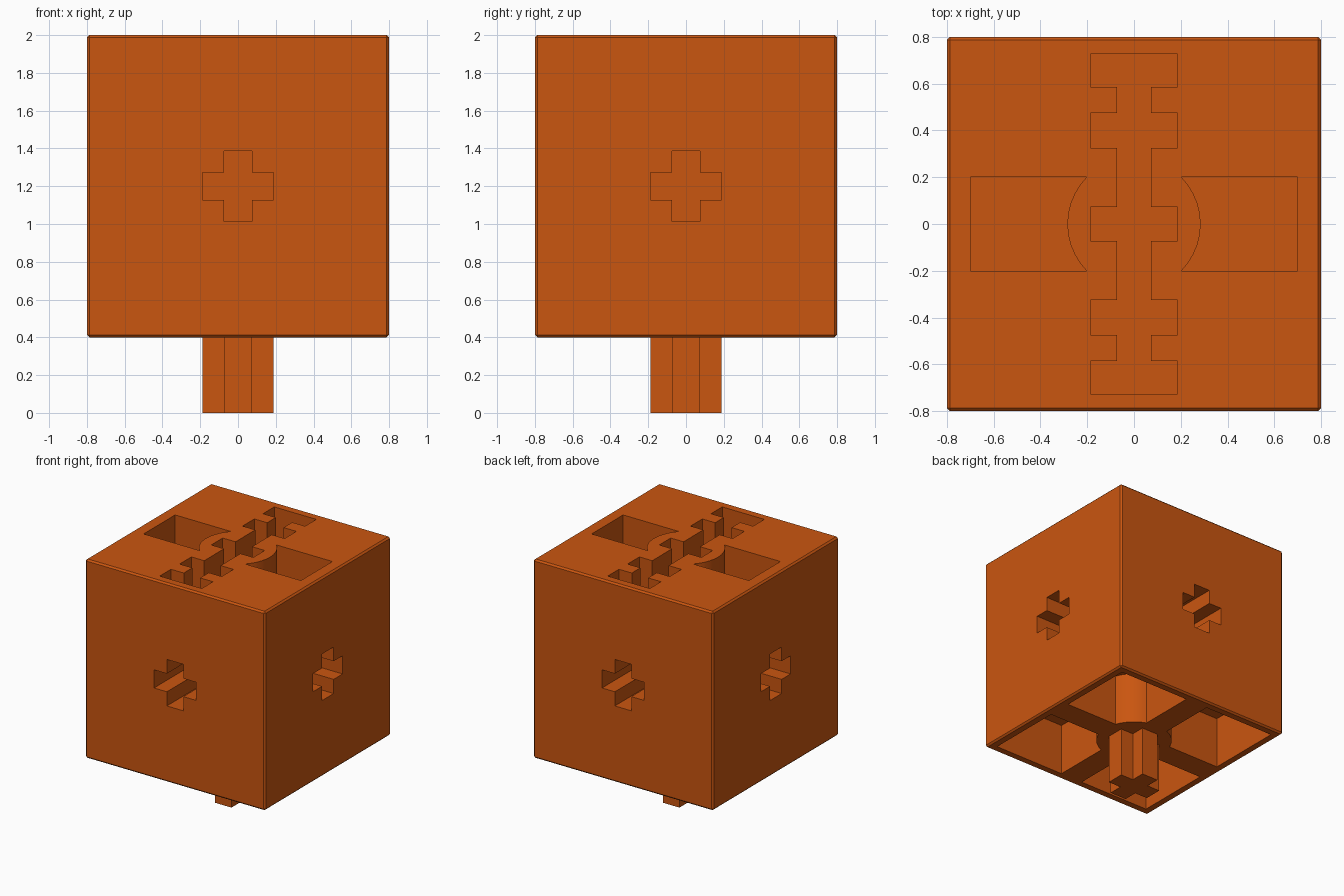
import bpy
import bmesh
from math import asin, cos, sin, pi
from mathutils import Matrix

old = bpy.data.objects.get("Cube")
if old:
    bpy.data.objects.remove(old, do_unlink=True)

HALF = 0.8          # half width of the block
BASE, TOP = 0.4, 2.0
ARM, REACH = 0.073, 0.187   # cross half thickness and reach
COLUMN = 0.285      # radius of the central column
DEPTH = 0.42        # depth of sockets and pockets

orange = bpy.data.materials.new("orange plastic")
orange.use_nodes = True
colour = (0.59, 0.092, 0.005, 1)
orange.diffuse_color = colour
orange.node_tree.nodes["Principled BSDF"].inputs["Base Color"].default_value = colour


def prism(name, outline, low, high, matrix=Matrix()):
    """Extrude a flat outline along z, then place it with a matrix."""
    bm = bmesh.new()
    face = bm.faces.new([bm.verts.new((x, y, low)) for x, y in outline])
    new = bmesh.ops.extrude_face_region(bm, geom=[face])["geom"]
    bmesh.ops.translate(bm, vec=(0, 0, high - low),
                        verts=[v for v in new if isinstance(v, bmesh.types.BMVert)])
    bmesh.ops.recalc_face_normals(bm, faces=bm.faces)
    bmesh.ops.transform(bm, matrix=matrix, verts=bm.verts)
    mesh = bpy.data.meshes.new(name)
    bm.to_mesh(mesh)
    bm.free()
    mesh.materials.append(orange)
    ob = bpy.data.objects.new(name, mesh)
    bpy.context.collection.objects.link(ob)
    return ob


def column_arc(start, end, steps=10):
    angles = [start + (end - start) * i / steps for i in range(steps + 1)]
    return [(COLUMN * cos(a), COLUMN * sin(a)) for a in angles]


def turn(k):
    return Matrix.Rotation(k * pi / 2, 4, 'Z')


cross = [(REACH, -ARM), (REACH, ARM), (ARM, ARM), (ARM, REACH),
         (-ARM, REACH), (-ARM, ARM), (-REACH, ARM), (-REACH, -ARM),
         (-ARM, -ARM), (-ARM, -REACH), (ARM, -REACH), (ARM, -ARM)]

# Main block with a narrow chamfer
block = prism("block", [(-HALF, -HALF), (HALF, -HALF), (HALF, HALF), (-HALF, HALF)], BASE, TOP)
bevel = block.modifiers.new("chamfer", 'BEVEL')
bevel.width = 0.013
bevel.segments = 1

cutters = []

# Cross sockets in the four sides
for k in range(4):
    place = turn(k) @ Matrix.Translation((0, 0, 1.2)) @ Matrix.Rotation(pi / 2, 4, 'Y')
    cutters.append(prism("side_socket", cross, HALF - DEPTH, HALF + 0.1, place))

# Notched slot along the top: half profile, mirrored in y then in x
steps = [(REACH, ARM), (ARM, ARM), (ARM, 0.325), (REACH, 0.325), (REACH, 0.475),
         (ARM, 0.475), (ARM, 0.585), (REACH, 0.585), (REACH, 0.728)]
right = [(x, -y) for x, y in reversed(steps)] + steps
slot = right + [(-x, y) for x, y in reversed(right)]
cutters.append(prism("top_slot", slot, TOP - DEPTH, TOP + 0.1))

# Two top pockets that stop at the column
a = asin(0.2 / COLUMN)
pocket = column_arc(a, -a) + [(0.7, -0.2), (0.7, 0.2)]
for k in (0, 2):
    cutters.append(prism("top_pocket", pocket, TOP - DEPTH, TOP + 0.1, turn(k)))

# Four corner pockets underneath, leaving ribs, rim and column
rib, inner = 0.1, 0.735
a = asin(rib / COLUMN)
corner = column_arc(pi / 2 - a, a) + [(inner, rib), (inner, inner), (rib, inner)]
for k in range(4):
    cutters.append(prism("under_pocket", corner, BASE - 0.1, BASE + DEPTH, turn(k)))

for cutter in cutters:
    cutter.hide_render = True
    cut = block.modifiers.new("cut", 'BOOLEAN')
    cut.operation = 'DIFFERENCE'
    cut.solver = 'EXACT'
    cut.object = cutter

# Bake the cuts and drop the cutters
bpy.context.view_layer.update()
graph = bpy.context.evaluated_depsgraph_get()
baked = bpy.data.meshes.new_from_object(block.evaluated_get(graph))
block.modifiers.clear()
block.data = baked
for cutter in cutters:
    bpy.data.objects.remove(cutter, do_unlink=True)

# Cross peg below the column
peg = prism("peg", cross, 0, BASE + 0.01)

bpy.ops.object.select_all(action='DESELECT')
for ob in (block, peg):
    ob.select_set(True)
bpy.context.view_layer.objects.active = block
bpy.ops.object.shade_smooth_by_angle(angle=pi / 6)
